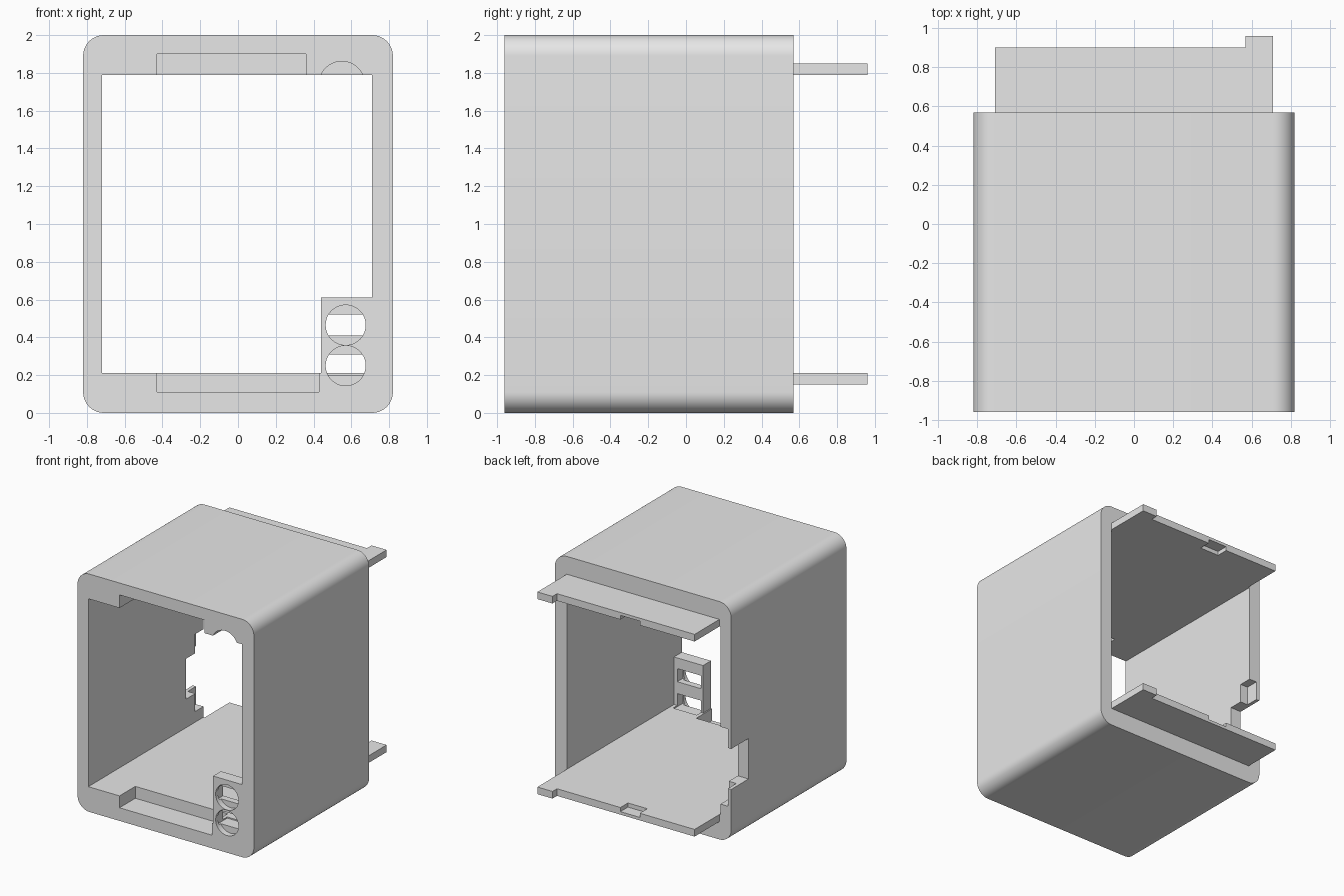
import bpy, bmesh, math
from mathutils import Matrix, Vector

cube = bpy.data.objects.get("Cube")
if cube:
    bpy.data.objects.remove(cube, do_unlink=True)

grey = bpy.data.materials.new("light_grey")
grey.use_nodes = True
COLOUR = (0.8, 0.8, 0.8, 1)
grey.diffuse_color = COLOUR
grey.node_tree.nodes["Principled BSDF"].inputs["Base Color"].default_value = COLOUR


def make(name, bm):
    mesh = bpy.data.meshes.new(name)
    bmesh.ops.recalc_face_normals(bm, faces=bm.faces)
    bm.to_mesh(mesh)
    bm.free()
    ob = bpy.data.objects.new(name, mesh)
    ob.data.materials.append(grey)
    bpy.context.collection.objects.link(ob)
    return ob


def box(name, x, y, z, corner=0):
    """Box from (low, high) ranges, optionally rounding the edges along y."""
    bm = bmesh.new()
    centre = Vector([sum(r) / 2 for r in (x, y, z)])
    size = [r[1] - r[0] for r in (x, y, z)]
    bmesh.ops.create_cube(bm, size=1, matrix=Matrix.Translation(centre) @ Matrix.Diagonal(size + [1]))
    if corner:
        edges = [e for e in bm.edges if abs(e.verts[0].co.y - e.verts[1].co.y) > 0.1]
        bmesh.ops.bevel(bm, geom=edges, offset=corner, segments=12, profile=0.5, affect='EDGES')
    return make(name, bm)


def disc(name, x, z, radius, y):
    """Cylinder lying along y."""
    bm = bmesh.new()
    place = Matrix.Translation((x, sum(y) / 2, z)) @ Matrix.Rotation(math.pi / 2, 4, 'X')
    bmesh.ops.create_cone(bm, cap_ends=True, segments=48, radius1=radius, radius2=radius,
                          depth=y[1] - y[0], matrix=place)
    return make(name, bm)


def cut(target, cutter):
    mod = target.modifiers.new("cut", 'BOOLEAN')
    mod.operation, mod.solver, mod.object = 'DIFFERENCE', 'EXACT', cutter
    bpy.context.view_layer.objects.active = target
    bpy.ops.object.modifier_apply(modifier=mod.name)
    bpy.data.objects.remove(cutter, do_unlink=True)


FRONT, BACK, OUT = -0.96, 0.57, -1.2
LEFT, RIGHT = 0.71, -0.72
FLOOR, CEIL = 0.21, 1.79

# Rounded outer case
shell = box("case_shell", (-0.82, 0.82), (FRONT, BACK), (0, 2), corner=0.11)

# Main cavity, leaving a thin control panel in the lower front corner
cut(shell, box("cavity", (RIGHT, LEFT), (-0.855, 1), (FLOOR, CEIL)))
cut(shell, box("front_opening", (RIGHT, 0.44), (OUT, -0.8), (FLOOR, CEIL)))
cut(shell, box("front_opening_side", (0.3, LEFT), (OUT, -0.8), (0.61, CEIL)))

# Shallow pockets in the front lip
cut(shell, box("upper_pocket", (-0.43, 0.36), (OUT, -0.75), (1.7, 1.9)))
cut(shell, box("lower_pocket", (-0.43, 0.43), (OUT, -0.75), (0.11, 0.3)))
cut(shell, disc("upper_round_pocket", 0.55, 1.74, 0.121, (OUT, -0.75)))

# Button wells with slots through the panel
for z, low, high in ((0.465, 0.41, 0.52), (0.25, 0.2, 0.31)):
    cut(shell, disc("button_well", 0.57, z, 0.106, (OUT, -0.91)))
    cut(shell, box("button_slot", (0.46, 0.68), (-0.93, -0.8), (low, high)))

# Side port: a through notch and a wider recess on the inside
cut(shell, box("port_notch", (-1, -0.6), (0.34, 0.8), (0.45, 0.79)))
cut(shell, box("port_recess", (-0.79, -0.6), (0.46, 0.8), (0.3, 0.95)))


def tongue(name, z, pocket_z):
    """Rear tongue with a longer tab at one end and a latch pocket."""
    outline = ((RIGHT + 0.01, BACK), (LEFT, BACK), (LEFT, 0.96), (0.57, 0.96), (0.57, 0.9), (RIGHT + 0.01, 0.9))
    bm = bmesh.new()
    face = bm.faces.new([bm.verts.new((x, y, z[0])) for x, y in outline])
    ext = bmesh.ops.extrude_face_region(bm, geom=[face])
    moved = [v for v in ext["geom"] if isinstance(v, bmesh.types.BMVert)]
    bmesh.ops.translate(bm, verts=moved, vec=(0, 0, z[1] - z[0]))
    ob = make(name, bm)
    cut(ob, box("latch_pocket", (-0.2, -0.02), (0.8, 1), pocket_z))
    return ob


upper = tongue("upper_tongue", (CEIL, 1.85), (1.7, 1.825))
lower = tongue("lower_tongue", (0.15, FLOOR), (0.175, 0.3))

# Smooth rounded corners, crisp edges elsewhere
for ob in (shell, upper, lower):
    bpy.ops.object.select_all(action='DESELECT')
    ob.select_set(True)
    bpy.context.view_layer.objects.active = ob
    bpy.ops.object.shade_smooth_by_angle(angle=math.radians(30))
